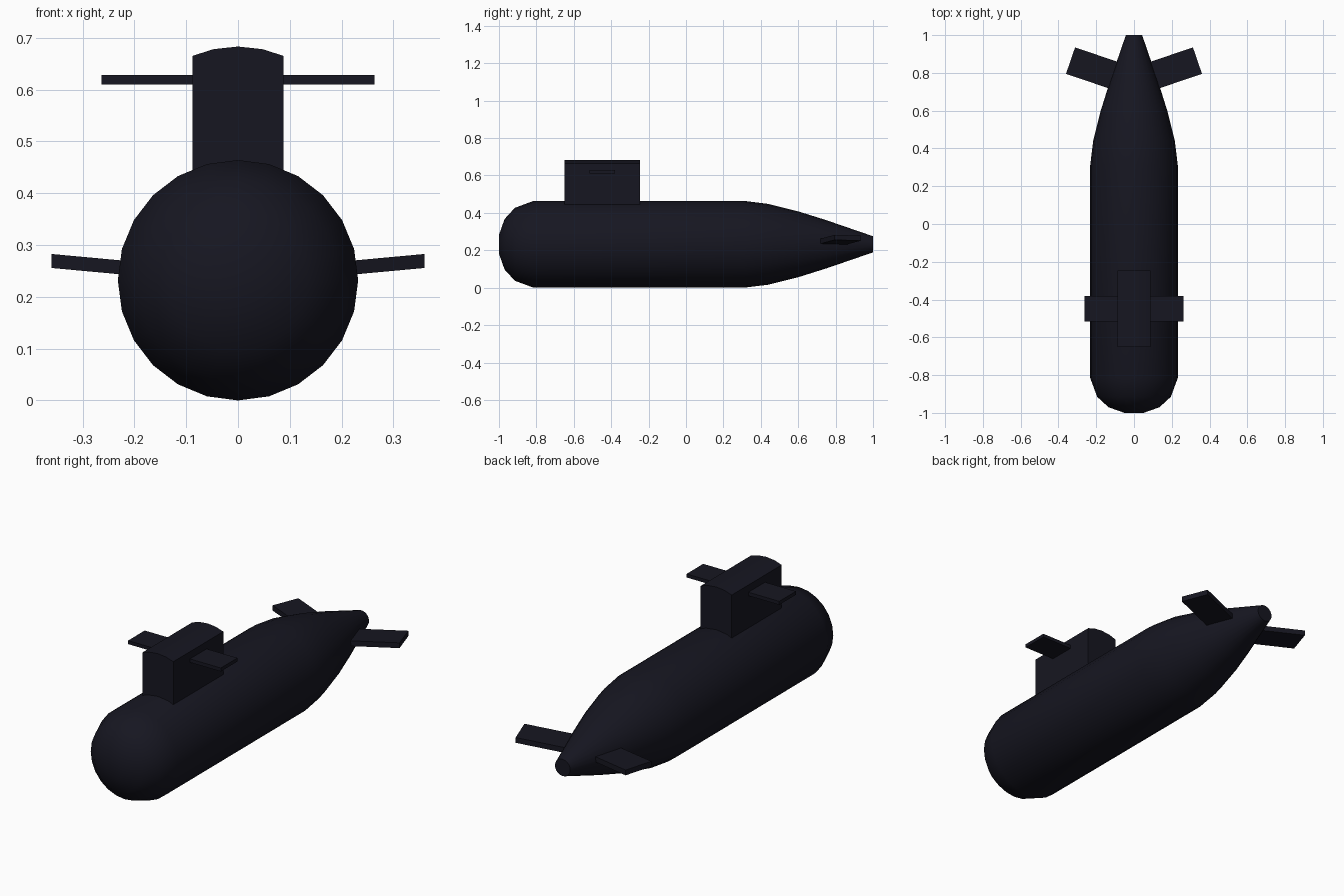
import bpy, bmesh
from math import cos, sin, pi

if "Cube" in bpy.data.objects:
    bpy.data.objects.remove(bpy.data.objects["Cube"])

navy = bpy.data.materials.new("dark_navy")
navy.diffuse_color = (0.008, 0.008, 0.015, 1)
navy.use_nodes = True
navy.node_tree.nodes["Principled BSDF"].inputs["Base Color"].default_value = navy.diffuse_color


def finish(name, bm, smooth=35):
    bmesh.ops.recalc_face_normals(bm, faces=bm.faces)
    mesh = bpy.data.meshes.new(name)
    bm.to_mesh(mesh)
    bm.free()
    mesh.materials.append(navy)
    obj = bpy.data.objects.new(name, mesh)
    bpy.context.collection.objects.link(obj)
    bpy.ops.object.select_all(action='DESELECT')
    obj.select_set(True)
    bpy.context.view_layer.objects.active = obj
    bpy.ops.object.shade_smooth_by_angle(angle=smooth * pi / 180)
    return obj


def loft(name, rings, smooth=35):
    """Bridge matching rings of points and cap both ends."""
    bm = bmesh.new()
    loops = [[bm.verts.new(p) for p in ring] for ring in rings]
    n = len(loops[0])
    for a, b in zip(loops, loops[1:]):
        for i in range(n):
            j = (i + 1) % n
            bm.faces.new((a[i], a[j], b[j], b[i]))
    bm.faces.new(loops[0])
    bm.faces.new(loops[-1])
    return finish(name, bm, smooth)


def plane_pair(name, plan, z, slope, thickness):
    """A flat fin from its plan outline, mirrored to the other side."""
    rings = [[(x, y, z + slope * x + s * thickness / 2) for x, y in plan]
             for s in (-1, 1)]
    obj = loft(name, rings)
    mirror = obj.modifiers.new("mirror", 'MIRROR')
    mirror.use_mirror_merge = False


# Hull: round body with blunt nose and tapering tail (y, radius)
SIDES, CENTRE = 24, 0.232
profile = [(-1.0, 0.05), (-0.97, 0.135), (-0.915, 0.195), (-0.815, 0.232),
           (0.31, 0.232), (0.44, 0.216), (0.60, 0.176), (0.75, 0.129), (1.0, 0.043)]
loft("hull", [[(r * sin(2 * pi * i / SIDES), y, CENTRE + r * cos(2 * pi * i / SIDES))
               for i in range(SIDES)] for y, r in profile])

# Conning tower with gently arched roof (x, z)
section = [(-0.088, 0.38), (0.088, 0.38), (0.088, 0.665), (0.047, 0.678),
           (0, 0.683), (-0.047, 0.678), (-0.088, 0.665)]
loft("conning_tower", [[(x, y, z) for x, z in section] for y in (-0.65, -0.245)])

# Diving planes on the tower
plane_pair("tower_planes", [(0.05, -0.515), (0.263, -0.515), (0.263, -0.38), (0.05, -0.38)],
           0.619, 0, 0.018)

# Swept, slightly raised stern planes
plane_pair("stern_planes", [(0.08, 0.70), (0.36, 0.795), (0.312, 0.935), (0.032, 0.84)],
           0.236, 0.092, 0.027)
